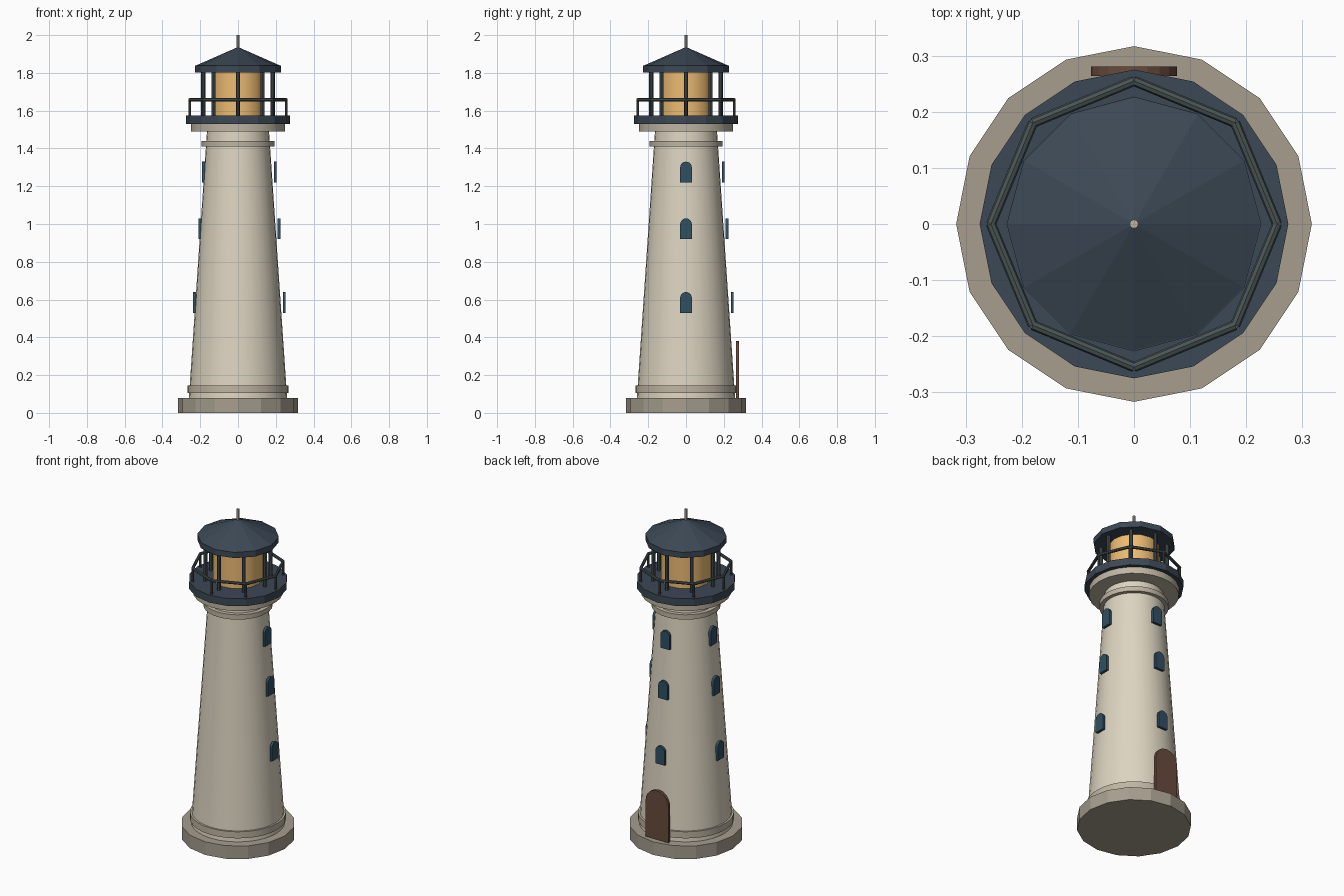
import bpy, bmesh, math
from mathutils import Vector

if "Cube" in bpy.data.objects:
    bpy.data.objects.remove(bpy.data.objects["Cube"])


def material(name, rgb):
    m = bpy.data.materials.new(name)
    m.diffuse_color = (*rgb, 1)
    m.use_nodes = True
    m.node_tree.nodes["Principled BSDF"].inputs["Base Color"].default_value = m.diffuse_color
    return m


CREAM = material("cream", (0.72, 0.66, 0.53))
TRIM = material("trim", (0.52, 0.46, 0.36))
STONE = material("stone", (0.38, 0.34, 0.27))
SLATE = material("slate", (0.045, 0.065, 0.09))
IRON = material("iron", (0.07, 0.09, 0.09))
AMBER = material("amber", (0.85, 0.50, 0.17))
WOOD = material("wood", (0.14, 0.07, 0.045))
PANE = material("pane", (0.03, 0.08, 0.12))


def finish(name, bm, mat, smooth=False):
    bmesh.ops.recalc_face_normals(bm, faces=bm.faces)
    me = bpy.data.meshes.new(name)
    bm.to_mesh(me)
    bm.free()
    ob = bpy.data.objects.new(name, me)
    bpy.context.collection.objects.link(ob)
    me.materials.append(mat)
    if smooth:
        bpy.ops.object.select_all(action='DESELECT')
        ob.select_set(True)
        bpy.context.view_layer.objects.active = ob
        bpy.ops.object.shade_smooth_by_angle(angle=math.radians(30))
    return ob


def drum(name, r0, r1, z0, z1, sides, mat, smooth=False):
    bm = bmesh.new()
    bmesh.ops.create_cone(bm, cap_ends=True, segments=sides, radius1=r0,
                          radius2=r1, depth=z1 - z0)
    bmesh.ops.translate(bm, verts=bm.verts, vec=(0, 0, (z0 + z1) / 2))
    return finish(name, bm, mat, smooth)


def rod(bm, a, b, r, sides=8):
    a, b = Vector(a), Vector(b)
    made = bmesh.ops.create_cone(bm, cap_ends=True, segments=sides, radius1=r,
                                 radius2=r, depth=(b - a).length)["verts"]
    turn = (b - a).to_track_quat('Z', 'Y').to_matrix()
    bmesh.ops.rotate(bm, verts=made, matrix=turn)
    bmesh.ops.translate(bm, verts=made, vec=(a + b) / 2)


def arch(name, half, z0, z1, place, mat):
    # arched slab; place maps (across, depth 0..1, height) to a position
    spring = z1 - half
    outline = [(-half, z0), (half, z0)]
    outline += [(half * math.cos(math.pi * i / 10),
                 spring + half * math.sin(math.pi * i / 10)) for i in range(11)]
    bm = bmesh.new()
    a, b = [[bm.verts.new(place(u, d, z)) for u, z in outline] for d in (0, 1)]
    bm.faces.new(a)
    bm.faces.new(b)
    for i in range(len(a)):
        j = (i + 1) % len(a)
        bm.faces.new((a[i], a[j], b[j], b[i]))
    finish(name, bm, mat)


def ring_points(r, z):
    return [(r * math.cos(i * math.pi / 4), r * math.sin(i * math.pi / 4), z)
            for i in range(8)]


# masonry
drum("base", 0.317, 0.317, 0, 0.08, 16, STONE)
drum("tower", 0.26, 0.164, 0.08, 1.495, 32, CREAM, True)
drum("lower_band", 0.267, 0.267, 0.105, 0.145, 32, TRIM, True)
drum("upper_band", 0.192, 0.192, 1.41, 1.44, 32, TRIM, True)
drum("gallery_support", 0.25, 0.25, 1.49, 1.532, 24, TRIM, True)

# gallery and lantern
drum("gallery_deck", 0.275, 0.275, 1.53, 1.575, 16, SLATE)
drum("lantern_glass", 0.14, 0.14, 1.57, 1.805, 16, AMBER, True)
drum("roof_eave", 0.227, 0.227, 1.803, 1.838, 12, SLATE)
drum("roof", 0.225, 0.0, 1.838, 1.937, 12, SLATE)
drum("finial", 0.008, 0.008, 1.92, 2.0, 8, TRIM)

# lantern posts
bm = bmesh.new()
for x, y, z in ring_points(0.184, 1.57):
    rod(bm, (x, y, z), (x, y, 1.806), 0.011)
finish("lantern_posts", bm, IRON, False)

# gallery railing
bm = bmesh.new()
top = ring_points(0.255, 1.657)
for i, p in enumerate(top):
    rod(bm, (p[0], p[1], 1.57), p, 0.007)
    rod(bm, p, top[(i + 1) % 8], 0.009)
finish("railing", bm, IRON, False)

# windows on the two sides and back
for n, (z, r) in enumerate(((0.53, 0.237), (0.92, 0.21), (1.22, 0.19))):
    T = 0.015
    arch(f"right_window_{n}", 0.031, z, z + 0.11,
         lambda u, d, h: (r + T * d, u, h), PANE)
    arch(f"left_window_{n}", 0.031, z, z + 0.11,
         lambda u, d, h: (-r + T * d, u, h), PANE)
    arch(f"back_window_{n}", 0.031, z, z + 0.11,
         lambda u, d, h: (u, r + T * d, h), PANE)

# back door
arch("door", 0.077, 0.08, 0.38, lambda u, d, h: (u, 0.264 + 0.017 * d, h), WOOD)
